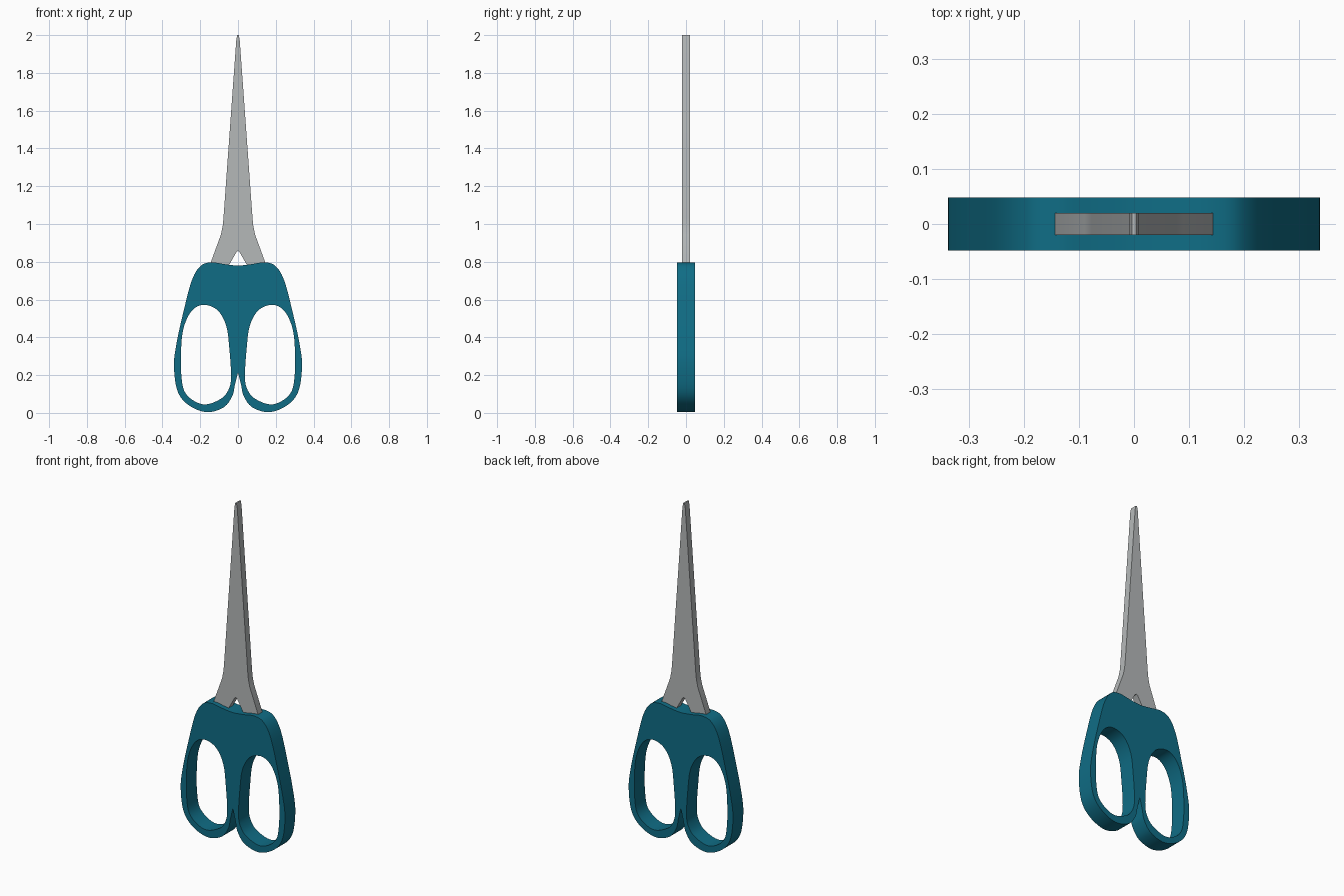
import bpy
import bmesh
import math
from mathutils import Matrix, Vector

if "Cube" in bpy.data.objects:
    bpy.data.objects.remove(bpy.data.objects["Cube"])


def material(name, rgb):
    mat = bpy.data.materials.new(name)
    mat.diffuse_color = (*rgb, 1.0)
    mat.use_nodes = True
    mat.node_tree.nodes["Principled BSDF"].inputs["Base Color"].default_value = mat.diffuse_color
    return mat


def spline(points, before, after, steps=7):
    """Smooth open chain through the points, with one guide point at each end."""
    p = [Vector(q) for q in [before, *points, after]]
    out = []
    for a, b, c, d in zip(p, p[1:], p[2:], p[3:]):
        for i in range(steps):
            t = i / steps
            out.append(0.5 * (2 * b + (c - a) * t + (2 * a - 5 * b + 4 * c - d) * t ** 2
                              + (3 * b - a - 3 * c + d) * t ** 3))
    return out + [p[-2]]


def flip(points):
    return [Vector((-p[0], p[1])) for p in points]


def mirrored_loop(half):
    """Close a half outline whose first and last points lie on the centre line."""
    return half + flip(half[1:-1])[::-1]


def plate(name, loops, half_depth, mat):
    """Extrude closed x/z outlines along y; inner loops become holes."""
    curve = bpy.data.curves.new(name + "_outline", 'CURVE')
    curve.dimensions = '2D'
    curve.fill_mode = 'BOTH'
    curve.extrude = half_depth
    for loop in loops:
        s = curve.splines.new('POLY')
        s.points.add(len(loop) - 1)
        for pt, co in zip(s.points, loop):
            pt.co = (co[0], co[1], 0, 1)
        s.use_cyclic_u = True
    helper = bpy.data.objects.new(name + "_helper", curve)
    bpy.context.scene.collection.objects.link(helper)
    graph = bpy.context.evaluated_depsgraph_get()
    mesh = bpy.data.meshes.new_from_object(helper.evaluated_get(graph))
    bpy.data.objects.remove(helper)

    bm = bmesh.new()
    bm.from_mesh(mesh)
    bmesh.ops.remove_doubles(bm, verts=bm.verts, dist=0.0001)
    bm.transform(Matrix.Rotation(math.pi / 2, 4, 'X'))
    bmesh.ops.recalc_face_normals(bm, faces=bm.faces)
    for f in bm.faces:
        f.smooth = True
    bm.to_mesh(mesh)
    bm.free()
    mesh.set_sharp_from_angle(angle=math.radians(30))
    mesh.materials.clear()
    mesh.materials.append(mat)
    mesh.name = name
    obj = bpy.data.objects.new(name, mesh)
    bpy.context.scene.collection.objects.link(obj)
    return obj


teal = material("teal plastic", (0.005, 0.152, 0.235))
steel = material("grey steel", (0.46, 0.48, 0.485))

# Handle: one body with two finger loops
outer = spline([(0, 0.78), (0.07, 0.787), (0.14, 0.797), (0.198, 0.778), (0.245, 0.70),
                (0.29, 0.53), (0.325, 0.37), (0.339, 0.25), (0.32, 0.115), (0.26, 0.04),
                (0.165, 0.004), (0.075, 0.03), (0.03, 0.09), (0.016, 0.15), (0, 0.215)],
               (-0.07, 0.787), (-0.016, 0.28))
hole_pts = [(0.185, 0.572), (0.245, 0.54), (0.285, 0.46), (0.30, 0.36), (0.30, 0.2),
            (0.275, 0.10), (0.185, 0.045), (0.09, 0.075), (0.047, 0.13), (0.037, 0.2),
            (0.045, 0.33), (0.062, 0.46), (0.11, 0.545)]
hole = spline(hole_pts + hole_pts[:1], hole_pts[-1], hole_pts[1])[:-1]
plate("handle", [mirrored_loop(outer), hole, flip(hole)], 0.048, teal)

# Blades: tapered pair with a notch where they part above the handle
blade = [(0, 2.0), (0.004, 2.0), (0.009, 1.975), (0.077, 1.03), (0.081, 0.99), (0.09, 0.945),
         (0.145, 0.795), (0.145, 0.76), (0.06, 0.76), (0.045, 0.787), (0.008, 0.852), (0, 0.857)]
plate("blades", [mirrored_loop([Vector(p) for p in blade])], 0.02, steel)
